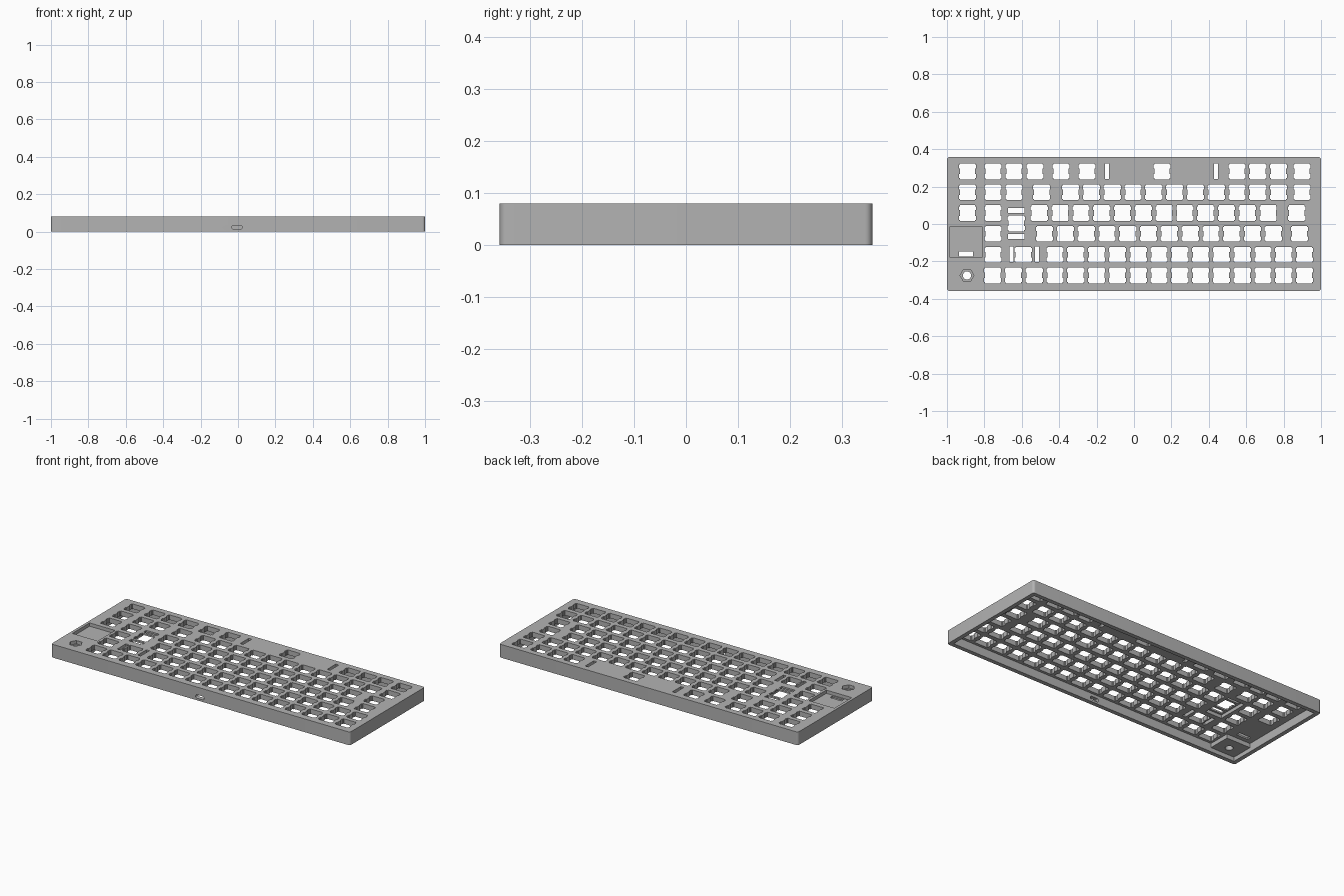
import bpy, bmesh, math

if "Cube" in bpy.data.objects:
    bpy.data.objects.remove(bpy.data.objects["Cube"])

PITCH = 0.1112            # one key unit
TOP, CEILING = 0.08, 0.05  # top face and underside of the plate

grey = bpy.data.materials.new("case_grey")
grey.use_nodes = True
COLOUR = (0.45, 0.45, 0.45, 1)
grey.diffuse_color = COLOUR
grey.node_tree.nodes["Principled BSDF"].inputs["Base Color"].default_value = COLOUR


def rect(x, y, w, h):
    return [(x + sx * w / 2, y + sy * h / 2)
            for sx, sy in ((-1, -1), (1, -1), (1, 1), (-1, 1))]


def ngon(x, y, r, n, turn=0):
    return [(x + r * math.cos(turn + i * math.tau / n),
             y + r * math.sin(turn + i * math.tau / n)) for i in range(n)]


def rounded(x, y, w, h, r, n=6):
    points = []
    for q, (sx, sy) in enumerate(((1, 1), (-1, 1), (-1, -1), (1, -1))):
        for i in range(n + 1):
            a = (q + i / n) * math.pi / 2
            points.append((x + sx * (w / 2 - r) + r * math.cos(a),
                           y + sy * (h / 2 - r) + r * math.sin(a)))
    return points


def key_hole(x, y):
    # square opening with two clip notches on each side
    side = [(0.041, -0.042), (0.041, -0.036), (0.046, -0.036), (0.046, -0.015),
            (0.041, -0.015)]
    right = side + [(px, -py) for px, py in reversed(side)]
    return [(x + px, y + py) for px, py in right] + \
           [(x - px, y - py) for px, py in right]


def prism(bm, outline, z0, z1):
    low = [bm.verts.new((x, y, z0)) for x, y in outline]
    high = [bm.verts.new((x, y, z1)) for x, y in outline]
    bm.faces.new(list(reversed(low)))
    bm.faces.new(high)
    n = len(low)
    for i in range(n):
        j = (i + 1) % n
        bm.faces.new((low[i], low[j], high[j], high[i]))


def make(name, prisms):
    bm = bmesh.new()
    for outline, z0, z1 in prisms:
        prism(bm, outline, z0, z1)
    bmesh.ops.recalc_face_normals(bm, faces=bm.faces)
    mesh = bpy.data.meshes.new(name)
    bm.to_mesh(mesh)
    bm.free()
    mesh.materials.append(grey)
    obj = bpy.data.objects.new(name, mesh)
    bpy.context.collection.objects.link(obj)
    return obj


def combine(target, tool, operation="DIFFERENCE"):
    mod = target.modifiers.new(tool.name, "BOOLEAN")
    mod.operation = operation
    mod.solver = "EXACT"
    mod.object = tool
    bpy.context.view_layer.objects.active = target
    bpy.ops.object.modifier_apply(modifier=mod.name)
    bpy.data.objects.remove(tool)


def run(first, count):
    return [first - i * PITCH for i in range(count)]


# Key centres, row by row from the back edge to the front edge
nav, far = -0.754, -0.89
rows = [
    [0.898, 0.773, 0.662, 0.551, 0.15, -0.251, -0.39, -0.529, -0.642, nav, far],
    [0.898] + run(0.773, 11) + [-0.494, -0.642, nav, far],
    [0.87] + run(0.717, 12) + [nav, far],
    [0.885] + run(0.745, 12) + [nav],
    run(0.912, 13) + [-0.592, nav],
    run(0.912, 16),
]
keys = [(x, 0.281 - r * PITCH) for r, row in enumerate(rows) for x in row]
keys.append((-0.63, 0.003))

# Case shell, open underneath
case = make("keyboard_case", [(rounded(0, 0, 2, 0.716, 0.014), 0, TOP)])
combine(case, make("cavity", [(rect(0, 0, 1.95, 0.666), -0.02, CEILING)]))

# Block that carries the knob
combine(case, make("knob_block", [(rect(-0.9, -0.275, 0.17, 0.15), 0.025, 0.07)]),
        "UNION")

# Thinner plate around the tall key
combine(case, make("tall_key_pocket", [(rect(-0.63, 0.003, 0.11, 0.19), 0.03, 0.07)]))

# Key openings and stabiliser slots
slots = [(-0.144, 0.281, 0.02, 0.083), (0.439, 0.281, 0.02, 0.083),
         (-0.63, 0.072, 0.088, 0.026), (-0.63, -0.067, 0.088, 0.026),
         (-0.655, -0.163, 0.02, 0.083), (-0.518, -0.163, 0.02, 0.083)]
openings = [(key_hole(x, y), -0.1, 0.2) for x, y in keys]
openings += [(rect(*s), -0.1, 0.2) for s in slots]
combine(case, make("openings", openings))

# Display recess and knob seat, then the holes through their floors
combine(case, make("recesses", [
    (rect(-0.898, -0.097, 0.17, 0.166), 0.06, 0.2),
    (ngon(-0.893, -0.275, 0.037, 6), 0.06, 0.2)]))
combine(case, make("through_holes", [
    (rect(-0.898, -0.161, 0.076, 0.026), -0.1, 0.2),
    (ngon(-0.893, -0.275, 0.022, 24), -0.1, 0.2)]))

# Cable port in the front wall
port = make("cable_port", [(rounded(0, 0, 0.055, 0.021, 0.009), -0.03, 0.03)])
port.rotation_euler = (math.pi / 2, 0, 0)
port.location = (-0.005, -0.345, 0.023)
bpy.context.view_layer.update()
combine(case, port)

# Smooth corners, crisp edges
bpy.ops.object.select_all(action="DESELECT")
case.select_set(True)
bpy.context.view_layer.objects.active = case
bpy.ops.object.shade_smooth_by_angle(angle=math.radians(30))
